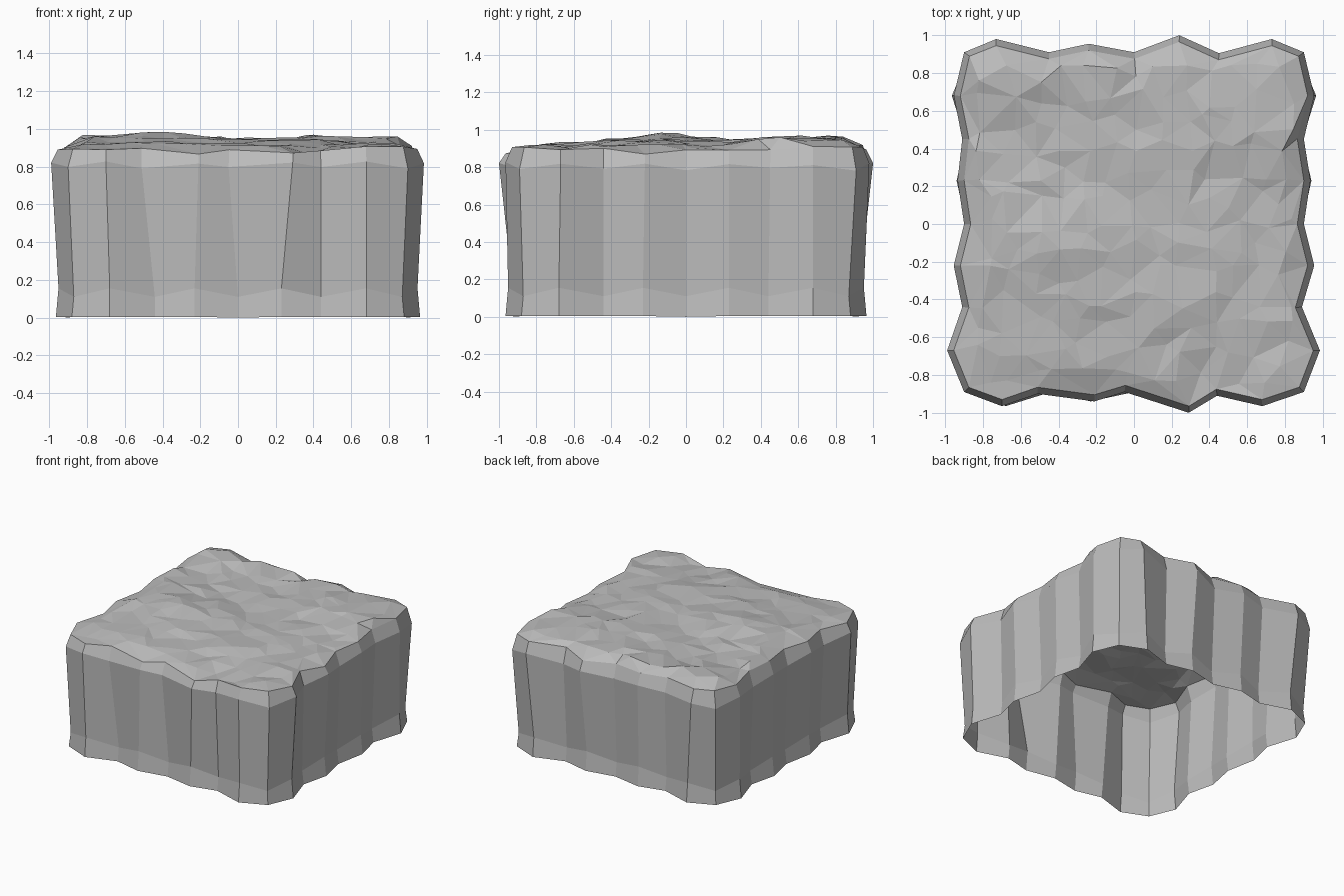
import bpy, bmesh, math, random
from mathutils import Vector, geometry

if "Cube" in bpy.data.objects:
    bpy.data.objects.remove(bpy.data.objects["Cube"])

random.seed(4)
stone = bpy.data.materials.new("grey stone")
stone.diffuse_color = (0.5, 0.5, 0.5, 1)
stone.use_nodes = True
stone.node_tree.nodes["Principled BSDF"].inputs["Base Color"].default_value = stone.diffuse_color

# Wavy outline at the shoulder, counter-clockwise from the front left corner
upper = [(-.90, -.89), (-.70, -.965), (-.51, -.90), (-.21, -.94), (-.05, -.89), (.29, -1), (.44, -.91), (.68, -.965),
         (.90, -.89), (.985, -.67), (.89, -.44), (.955, -.22), (.90, 0), (.935, .23), (.90, .45), (.955, .68),
         (.90, .91), (.73, .98), (.45, .905), (.24, 1), (0, .91), (-.24, .955), (-.45, .91), (-.73, .98),
         (-.90, .91), (-.955, .68), (-.91, .45), (-.935, .23), (-.90, 0), (-.955, -.22), (-.91, -.44), (-.99, -.67)]
# One side of the regular outline at the foot, turned four times
side = [(-.88, -.88), (-.68, -.965), (-.44, -.89), (-.23, -.94), (0, -.89), (.23, -.94), (.44, -.89), (.68, -.965)]
lower = []
for k in range(4):
    for x, y in side:
        for _ in range(k):
            x, y = -y, x
        lower.append((x, y))

# Broad height map of the ground on top
xs = [-.8, -.4, 0, .4, .8]
ys = [-.8, -.4, -.1, .25, .5, .8]
hs = [[.905, .915, .905, .895, .91], [.93, .95, .94, .935, .92], [.97, .98, .94, .935, .915],
      [.95, .93, .93, .935, .92], [.94, .925, .935, .965, .965], [.96, .96, .945, .955, .94]]


def slot(v, a):
    v = min(max(v, a[0]), a[-1])
    i = max(j for j in range(len(a) - 1) if a[j] <= v)
    return i, (v - a[i]) / (a[i + 1] - a[i])


def height(x, y):
    i, u = slot(x, xs)
    j, v = slot(y, ys)
    low = hs[j][i] * (1 - u) + hs[j][i + 1] * u
    high = hs[j + 1][i] * (1 - u) + hs[j + 1][i + 1] * u
    h = low * (1 - v) + high * v
    # gully near the front right
    return h - .04 * math.exp(-((x - .46) ** 2 + (y + .8) ** 2) / .012)


def inset(pts, d):
    n, out = len(pts), []
    for i in range(n):
        a, b = Vector(pts[i - 1]), Vector(pts[(i + 1) % n])
        t = (b - a).normalized()
        out.append((pts[i][0] - t.y * d, pts[i][1] + t.x * d))
    return out


def finish(name, bm):
    mesh = bpy.data.meshes.new(name)
    bm.to_mesh(mesh)
    bm.free()
    mesh.materials.append(stone)
    bpy.context.collection.objects.link(bpy.data.objects.new(name, mesh))


# Cliff wall: open shell of four stacked rings
rim = inset(upper, .035)
rim_z = []
for i, (x, y) in enumerate(rim):
    z = .9 + random.uniform(-.012, .012)
    if i in (3, 5, 6, 11):
        z -= .025
    if 23 <= i <= 29:
        z += .01
    rim_z.append(z)
bm = bmesh.new()
levels = [(lower, [0.004] * 32), (inset(lower, .014), [.11 + .045 * (i % 2) for i in range(32)]),
          (upper, [.79 + .03 * (i % 2) + random.uniform(-.01, .01) for i in range(32)]), (rim, rim_z)]
rings = [[bm.verts.new((x, y, z)) for (x, y), z in zip(p, zz)] for p, zz in levels]
for v in rings[0][4::8]:
    v.co.z = 0
for a, b in zip(rings, rings[1:]):
    for i in range(32):
        j = (i + 1) % 32
        bm.faces.new((a[i], a[j], b[j], b[i]))
finish("cliff_wall", bm)

# Rocky ground: scattered points triangulated inside the rim
pts = [Vector(p) for p in rim]
zs = list(rim_z)
n = 13
for i in range(n):
    for j in range(n):
        x = -.80 + 1.6 * i / (n - 1) + random.uniform(-.05, .05)
        y = -.80 + 1.6 * j / (n - 1) + random.uniform(-.05, .05)
        pts.append(Vector((x, y)))
        zs.append(height(x, y) + random.uniform(-.014, .012))
edges = [(i, (i + 1) % 32) for i in range(32)]
co, _, faces, orig, _, _ = geometry.delaunay_2d_cdt(pts, edges, [list(range(32))], 1, 1e-5)
bm = bmesh.new()
verts = [bm.verts.new((c.x, c.y, zs[o[0]] if o else .9)) for c, o in zip(co, orig)]
for f in faces:
    bm.faces.new([verts[k] for k in f])
bmesh.ops.recalc_face_normals(bm, faces=bm.faces)
if sum(f.normal.z for f in bm.faces) < 0:
    bmesh.ops.reverse_faces(bm, faces=bm.faces)
finish("rocky_ground", bm)
